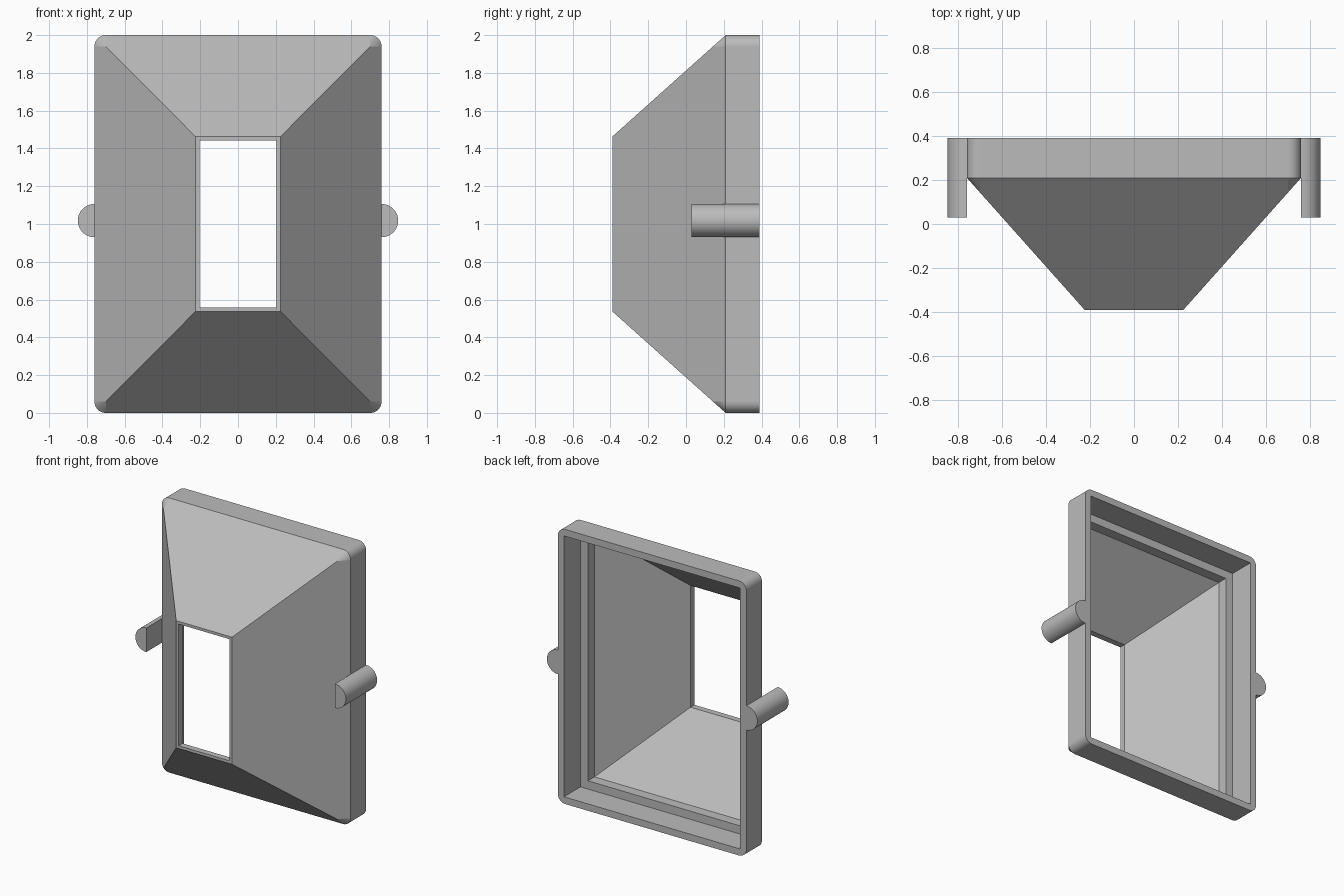
import bpy, bmesh, math

if "Cube" in bpy.data.objects:
    bpy.data.objects.remove(bpy.data.objects["Cube"], do_unlink=True)

grey = bpy.data.materials.new("plain grey")
grey.use_nodes = True
colour = (0.5, 0.5, 0.5, 1)
grey.diffuse_color = colour
grey.node_tree.nodes["Principled BSDF"].inputs["Base Color"].default_value = colour

MID_Z = 1.0
CORNERS = [(1, 1), (-1, 1), (-1, -1), (1, -1)]
ARC = 10


def rect(bm, hx, hz, y):
    """Sharp rectangular ring, one vertex per corner."""
    return [bm.verts.new((sx * hx, y, MID_Z + sz * hz)) for sx, sz in CORNERS]


def rounded(bm, hx, hz, r, y):
    """Rounded rectangular ring, one list of arc vertices per corner."""
    ring = []
    for k, (sx, sz) in enumerate(CORNERS):
        angles = [math.pi / 2 * (k + i / ARC) for i in range(ARC + 1)]
        ring.append([bm.verts.new((sx * (hx - r) + r * math.cos(a), y,
                                   MID_Z + sz * (hz - r) + r * math.sin(a))) for a in angles])
    return ring


def join(bm, a, b):
    """Quads between two rings of equal count."""
    n = len(a)
    for i in range(n):
        j = (i + 1) % n
        bm.faces.new((a[i], a[j], b[j], b[i]))


def join_to_rect(bm, ring, corners, smooth):
    """Fans at the corners and quads along the sides."""
    for k in range(4):
        j = (k + 1) % 4
        for p, q in zip(ring[k], ring[k][1:]):
            bm.faces.new((p, q, corners[k])).smooth = smooth
        bm.faces.new((ring[k][-1], ring[j][0], corners[j], corners[k]))


def finish(bm, name):
    bmesh.ops.recalc_face_normals(bm, faces=bm.faces)
    for e in bm.edges:
        e.smooth = e.calc_face_angle(0) < math.radians(30)
    mesh = bpy.data.meshes.new(name)
    bm.to_mesh(mesh)
    bm.free()
    mesh.materials.append(grey)
    obj = bpy.data.objects.new(name, mesh)
    bpy.context.collection.objects.link(obj)


# Tapered hood with a rounded rim, stepped recess and through opening
HX, HZ, R = 0.76, 1.0, 0.06
BACK, RIM, FRONT = 0.39, 0.21, -0.39
FX, FZ = 0.225, 0.463
bm = bmesh.new()
back = rounded(bm, HX, HZ, R, BACK)
rim = rounded(bm, HX, HZ, R, RIM)
join(bm, sum(back, []), sum(rim, []))
for f in bm.faces:
    f.smooth = f.calc_area() < 0.01
crease = rect(bm, HX - R, HZ - R, RIM - R * (RIM - FRONT) / (HX - FX))
join_to_rect(bm, rim, crease, True)
rings = [crease, rect(bm, FX, FZ, FRONT)]
for hx, hz, y in [(0.205, 0.443, FRONT), (0.205, 0.443, -0.345),
                  (0.65, 0.89, 0.125), (0.65, 0.89, 0.20),
                  (0.71, 0.95, 0.20), (0.71, 0.95, BACK)]:
    rings.append(rect(bm, hx, hz, y))
for a, b in zip(rings, rings[1:]):
    join(bm, a, b)
join_to_rect(bm, back, rings[-1], False)
finish(bm, "hood")

# Half-round pins on both sides
PIN_R, PIN_Z, PIN_FRONT, STEPS = 0.088, 1.018, 0.03, 20
for name, side in (("left_pin", 1), ("right_pin", -1)):
    bm = bmesh.new()
    ends = []
    for y in (PIN_FRONT, BACK):
        angles = [math.pi * (i / STEPS - 0.5) for i in range(STEPS + 1)]
        ends.append([bm.verts.new((side * (HX + PIN_R * math.cos(a)), y,
                                   PIN_Z + PIN_R * math.sin(a))) for a in angles])
    join(bm, *ends)
    for f in bm.faces:
        f.smooth = f.calc_area() < 0.02
    for end in ends:
        bm.faces.new(end)
    finish(bm, name)
